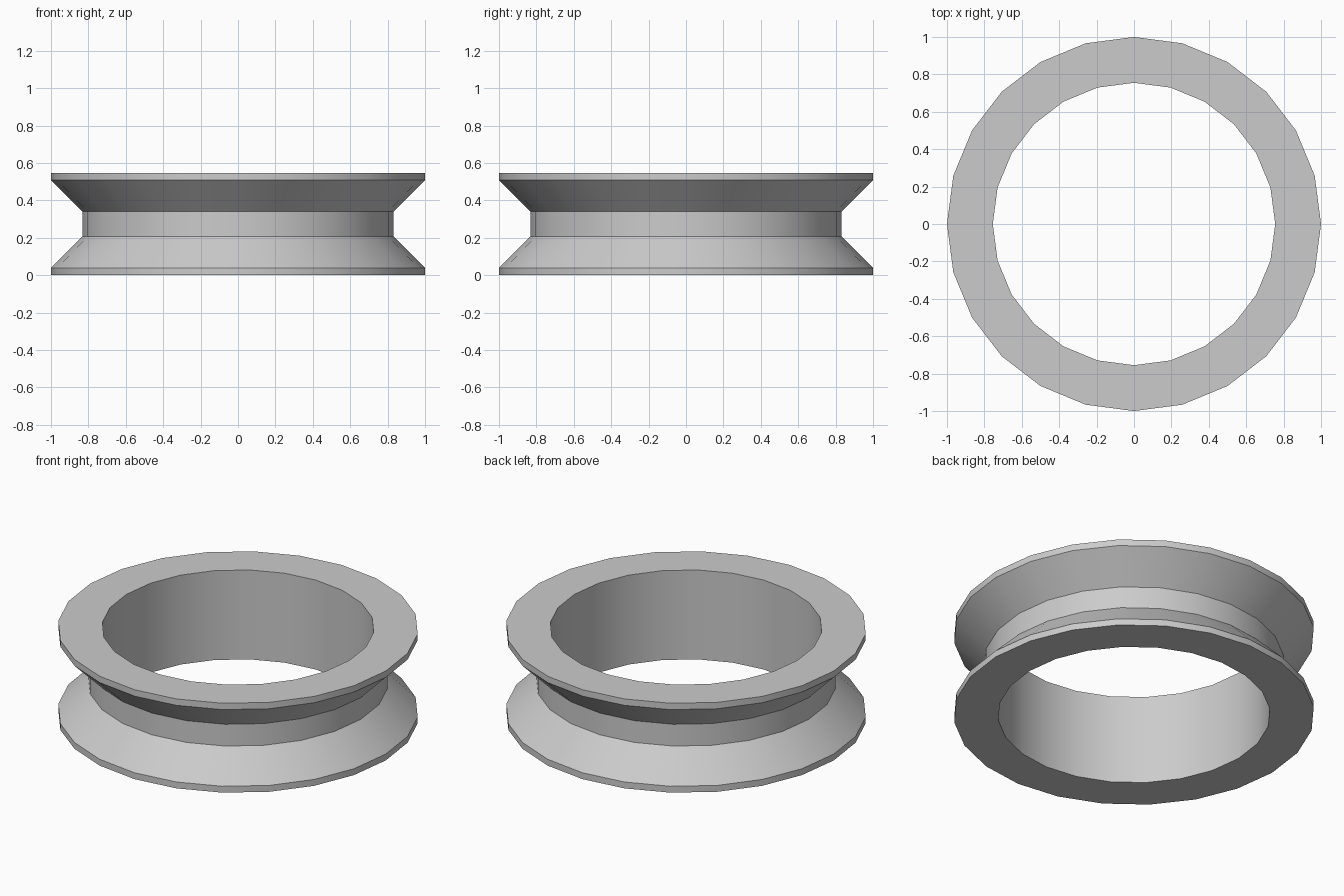
import bpy, bmesh
from math import radians, cos, sin, tau

cube = bpy.data.objects.get("Cube")
if cube:
    bpy.data.objects.remove(cube, do_unlink=True)

SIDES = 24

# Plain grey material
grey = bpy.data.materials.new("grey")
grey.use_nodes = True
colour = (0.6, 0.6, 0.6, 1)
grey.diffuse_color = colour
grey.node_tree.nodes["Principled BSDF"].inputs["Base Color"].default_value = colour

# Closed cross-section (radius, height): lower half, mirrored for the upper half
HEIGHT = 0.547
lower = [(0.755, 0), (1, 0), (1, 0.039), (0.832, 0.207)]
profile = lower + [(r, HEIGHT - z) for r, z in reversed(lower)]

# Spin the cross-section into a grooved ring
bm = bmesh.new()
rings = []
for i in range(SIDES):
    a = tau * i / SIDES
    rings.append([bm.verts.new((r * cos(a), r * sin(a), z)) for r, z in profile])
n = len(profile)
for i in range(SIDES):
    here, there = rings[i], rings[(i + 1) % SIDES]
    for j in range(n):
        k = (j + 1) % n
        bm.faces.new((here[j], there[j], there[k], here[k]))
bmesh.ops.recalc_face_normals(bm, faces=bm.faces[:])
mesh = bpy.data.meshes.new("grooved_ring")
bm.to_mesh(mesh)
bm.free()
mesh.materials.append(grey)

ring = bpy.data.objects.new("grooved_ring", mesh)
bpy.context.collection.objects.link(ring)

# Smooth around the ring, crisp rims and groove edges
bpy.ops.object.select_all(action="DESELECT")
ring.select_set(True)
bpy.context.view_layer.objects.active = ring
bpy.ops.object.shade_smooth_by_angle(angle=radians(30))
